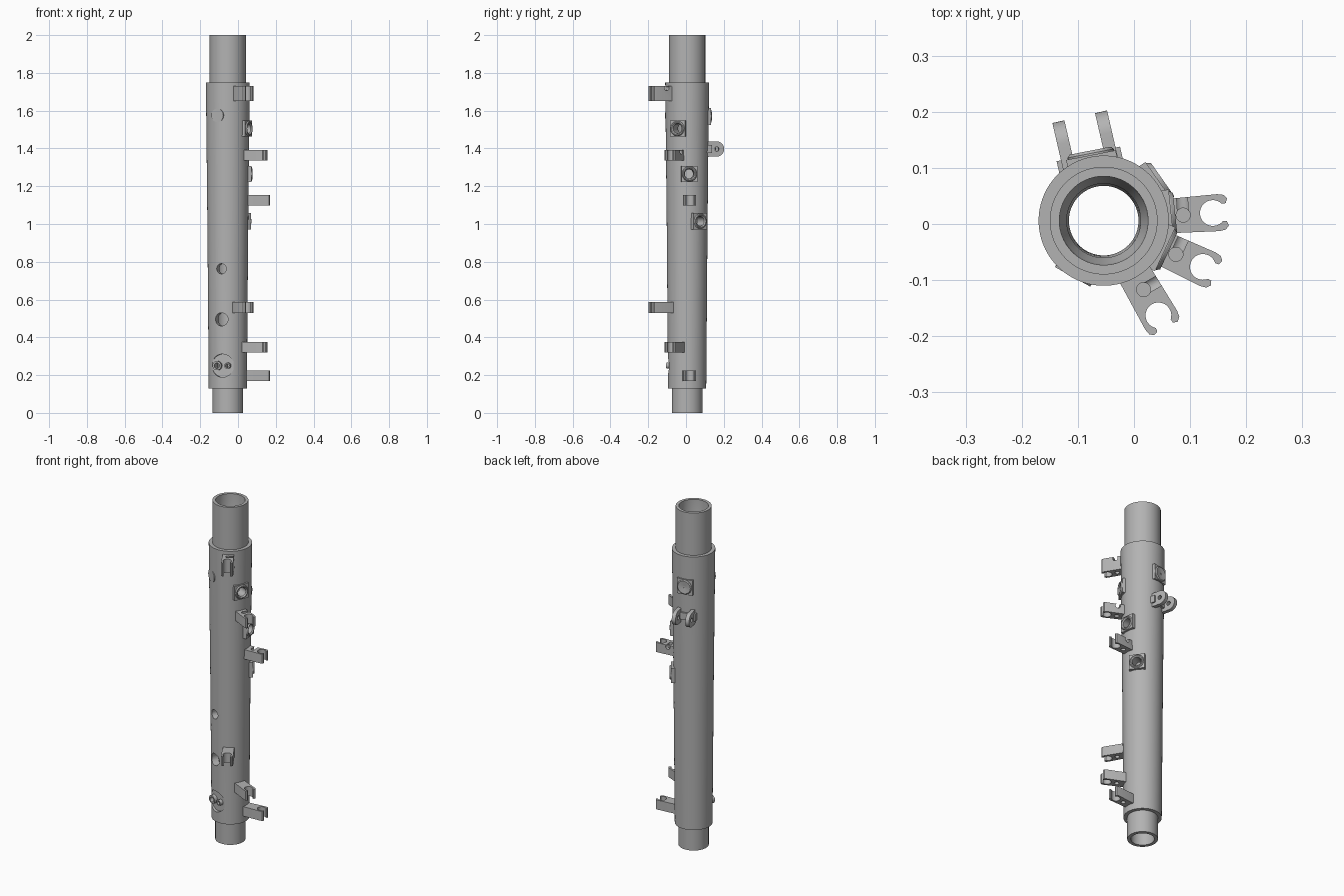
import bpy, bmesh
from math import cos, sin, radians, pi
from mathutils import Matrix, Vector

if "Cube" in bpy.data.objects:
    bpy.data.objects.remove(bpy.data.objects["Cube"])

AXIS = Vector((-0.054, 0.006, 0))

grey = bpy.data.materials.new("plain_grey")
grey.use_nodes = True
COLOUR = (0.45, 0.45, 0.45, 1)
grey.diffuse_color = COLOUR
grey.node_tree.nodes["Principled BSDF"].inputs["Base Color"].default_value = COLOUR


def frame(angle, z):
    """Local x points outward from the tube, y along its surface, z up."""
    return Matrix.Translation(AXIS + Vector((0, 0, z))) @ Matrix.Rotation(radians(angle), 4, "Z")


def finish(name, bm, matrix):
    bmesh.ops.recalc_face_normals(bm, faces=bm.faces)
    bm.transform(matrix)
    mesh = bpy.data.meshes.new(name)
    bm.to_mesh(mesh)
    bm.free()
    mesh.materials.append(grey)
    obj = bpy.data.objects.new(name, mesh)
    bpy.context.collection.objects.link(obj)
    return obj


def lathe(name, profile, matrix, closed=False, steps=64):
    """Spin (radius, height) points round local z."""
    bm = bmesh.new()
    verts = [bm.verts.new((r, 0, h)) for r, h in profile]
    pairs = list(zip(verts, verts[1:]))
    if closed:
        pairs.append((verts[-1], verts[0]))
    edges = [bm.edges.new(p) for p in pairs]
    bmesh.ops.spin(bm, geom=verts + edges, axis=(0, 0, 1), cent=(0, 0, 0),
                   angle=2 * pi, steps=steps)
    bmesh.ops.remove_doubles(bm, verts=bm.verts, dist=1e-5)
    return finish(name, bm, matrix)


def prism(name, outline, low, high, matrix):
    """Extrude an outline in local xy from low to high."""
    bm = bmesh.new()
    face = bm.faces.new([bm.verts.new((x, y, low)) for x, y in outline])
    top = bmesh.ops.extrude_face_region(bm, geom=[face])["geom"]
    bmesh.ops.translate(bm, vec=(0, 0, high - low),
                        verts=[v for v in top if isinstance(v, bmesh.types.BMVert)])
    return finish(name, bm, matrix)


def cylinder(name, radius, low, high, matrix, steps=32):
    return lathe(name, [(0, low), (radius, low), (radius, high), (0, high)], matrix, steps=steps)


def cut(targets, cutter):
    for obj in targets:
        mod = obj.modifiers.new("cut", "BOOLEAN")
        mod.operation = "DIFFERENCE"
        mod.solver = "EXACT"
        mod.object = cutter
        bpy.context.view_layer.objects.active = obj
        bpy.ops.object.modifier_apply(modifier=mod.name)
    bpy.data.objects.remove(cutter)


def arc(cx, cy, r, start, end, n):
    angles = [radians(start + (end - start) * i / n) for i in range(n + 1)]
    return [(cx + r * cos(a), cy + r * sin(a)) for a in angles]


# Turns local z into the outward direction, keeping y along the surface
OUT = Matrix.Rotation(pi / 2, 4, "Y")
parts = []

# Hollow tapered body with a tenon at each end
body = lathe("tube_body", [
    (0.062, 0), (0.081, 0), (0.081, 0.13), (0.101, 0.13), (0.108, 1.0), (0.116, 1.75),
    (0.096, 1.75), (0.096, 2), (0.079, 2), (0.077, 1.76), (0.066, 1.74)],
    Matrix.Translation(AXIS), closed=True, steps=96)
parts.append(body)

# Square pads with raised rims around the side holes
for i, (angle, z) in enumerate([(-25, 1.505), (6, 1.265), (35, 1.015)]):
    m = frame(angle, z) @ OUT
    s = 0.043
    pad = prism(f"hole_pad_{i}", [(-s, -s), (s, -s), (s, s), (-s, s)], 0.092, 0.121, m)
    rim = lathe(f"hole_rim_{i}", [(0.025, 0.1), (0.04, 0.1), (0.04, 0.122), (0.036, 0.128),
                                  (0.031, 0.128), (0.025, 0.122)], m, closed=True, steps=40)
    cut([body, pad], cylinder("cutter", 0.025, 0.03, 0.2, m))
    parts += [pad, rim]

# Closed pad on the back
m = frame(101, 1.57) @ OUT
s = 0.045
parts.append(prism("back_pad", [(-s, -s), (s, -s), (s, s), (-s, s)], 0.092, 0.119, m))
parts.append(lathe("back_pad_cap", [(0, 0.1), (0.042, 0.1), (0.042, 0.122), (0.037, 0.127),
                                    (0.006, 0.123), (0.006, 0.115), (0, 0.115)], m, steps=40))

# Plain holes in the front
for angle, z, r in [(-109, 0.763, 0.027), (-109, 0.495, 0.035)]:
    cut([body], cylinder("cutter", r, 0.03, 0.2, frame(angle, z) @ OUT))

# Nearly flush front plug
parts.append(cylinder("front_plug", 0.036, 0.09, 0.1145, frame(-119, 1.575) @ OUT))

# Flat round recess with two short chimneys
m = frame(-107, 0.25) @ OUT
cut([body], cylinder("cutter", 0.061, 0.084, 0.2, m, 48))
for i, (side, r) in enumerate([(-0.029, 0.024), (0.028, 0.016)]):
    c = m @ Matrix.Translation((0, side, 0))
    cut([body], cylinder("cutter", r * 0.6, 0.03, 0.2, c))
    parts.append(lathe(f"chimney_{i}", [(r * 0.6, 0.075), (r, 0.075), (r, 0.104), (r * 0.6, 0.104)],
                       c, closed=True, steps=32))

# Open hooks standing out in three directions, an upper and a lower one in each
half = [(0.092, -0.03), (0.205, -0.033), (0.216, -0.031), (0.222, -0.024), (0.219, -0.016)]
hook = half + arc(0.195, 0, 0.023, -42, -318, 24) + [(x, -y) for x, y in reversed(half)]
for i, (angle, high, low, tall) in enumerate(
        [(4, 1.125, 0.196, 0.028), (-25, 1.365, 0.347, 0.028), (-60, 1.69, 0.558, 0.04)]):
    m = frame(angle, high)
    upper = prism(f"upper_hook_{i}", hook, -tall, tall, m)
    hole = m @ Matrix.Translation((0.142, 0, 0))
    cut([upper], cylinder("cutter", 0.0125, -0.1, 0.1, hole))
    groove = hole @ Matrix.Translation((0, 0, tall - 0.01)) @ Matrix.Rotation(-pi / 2, 4, "X")
    cut([upper], cylinder("cutter", 0.014, 0, 0.1, groove))
    m = frame(angle, low)
    lower = prism(f"lower_hook_{i}", hook, -0.028, 0.028, m)
    cut([lower], cylinder("cutter", 0.0125, -0.1, 0.01, m @ Matrix.Translation((0.142, 0, 0))))
    parts += [upper, lower]

# Pair of pierced rounded lugs on a bar at the back
m = frame(103, 1.397)
parts.append(prism("lug_bar", [(0.095, -0.058), (0.122, -0.058), (0.122, 0.058), (0.095, 0.058)],
                   -0.02, 0.02, m))
side_on = m @ Matrix.Rotation(-pi / 2, 4, "X")
outline = [(0.09, -0.04)] + arc(0.15, 0, 0.04, -90, 90, 20) + [(0.09, 0.04)]
for i, y in enumerate((-0.039, 0.039)):
    lug = prism(f"lug_{i}", outline, y - 0.011, y + 0.011, side_on)
    cut([lug], cylinder("cutter", 0.012, -0.2, 0.2, side_on @ Matrix.Translation((0.15, 0, 0))))
    parts.append(lug)

# Smooth curves, crisp edges
bpy.ops.object.select_all(action="DESELECT")
for obj in parts:
    obj.select_set(True)
bpy.context.view_layer.objects.active = body
bpy.ops.object.shade_smooth_by_angle(angle=radians(30))
